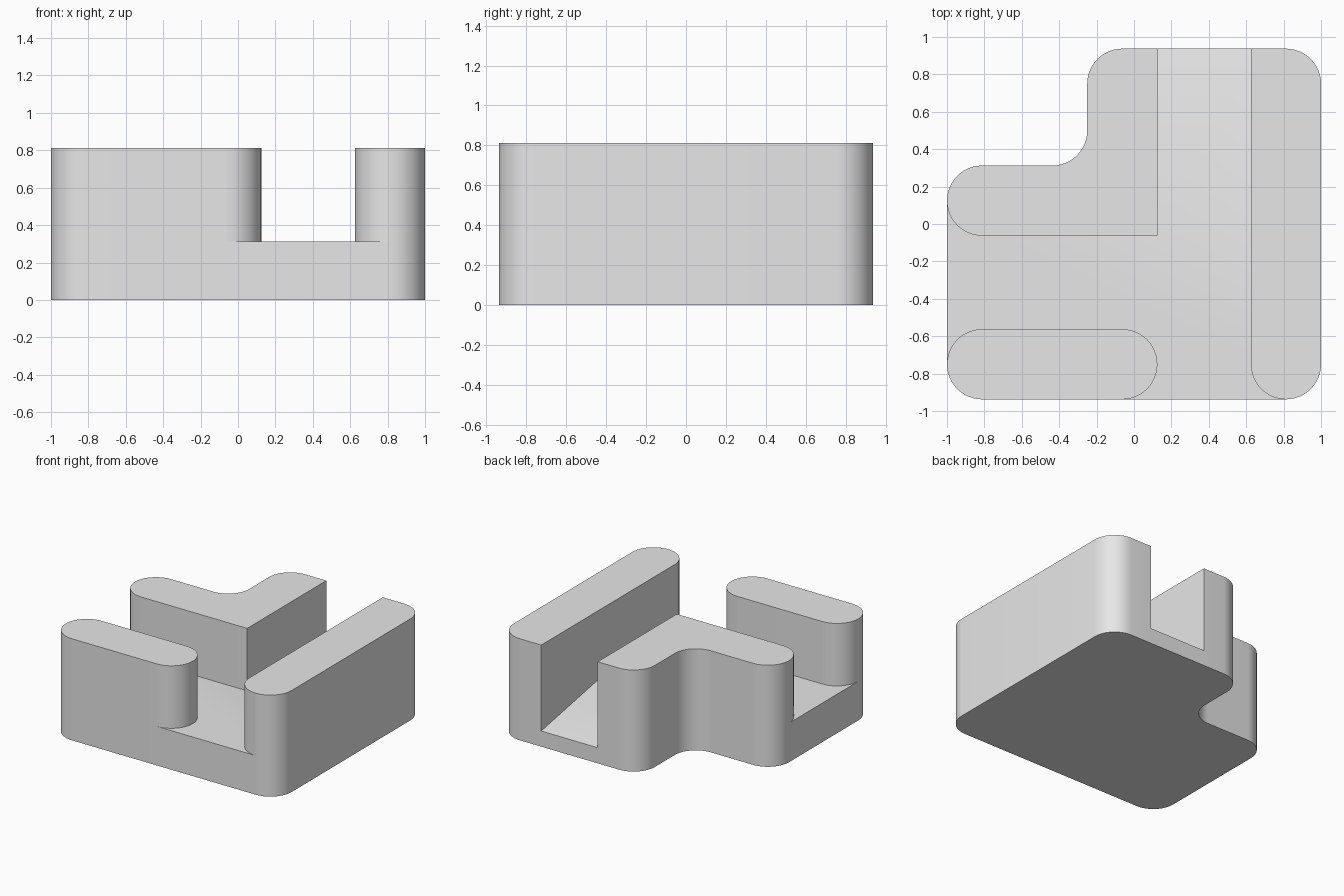
import bpy
import bmesh
from math import cos, sin, radians

default_cube = bpy.data.objects.get("Cube")
if default_cube:
    bpy.data.objects.remove(default_cube, do_unlink=True)

TOP, FLOOR, RAMP_END = 0.8125, 0.3125, 0.125   # heights
R = 0.1875                                     # corner radius
BACK, EDGE = 0.9375, -0.0625                   # rear face, start of ramp
LEFT, RIGHT = 0.625, 0.125                     # sides of the channel
STEPS = 12


def arc(cx, cy, start, end):
    """Plan points along an arc of the common radius."""
    n = max(1, round(abs(end - start) / 90 * STEPS))
    angles = [radians(start + (end - start) * i / n) for i in range(n + 1)]
    return [(cx + R * cos(a), cy + R * sin(a)) for a in angles]


def clean(points):
    """Round the points and drop repeats, so neighbours share corners."""
    return list(dict.fromkeys((round(x, 5) + 0.0, round(y, 5) + 0.0) for x, y in points))


def wall_height(y):
    return TOP


def floor_height(y):
    return FLOOR


def ramp_height(y):
    return FLOOR + (RAMP_END - FLOOR) * (y - EDGE) / (BACK - EDGE)


# Plan regions, counter-clockwise, each with its height rule
front_wall = arc(-1 + R, -0.75, 90, 270) + arc(EDGE, -0.75, -90, 90)
rear_block = (arc(-1 + R, RIGHT, 90, 270) + [(RIGHT, EDGE), (RIGHT, BACK)]
              + arc(EDGE, 0.75, 90, 180) + arc(-0.4375, 0.5, 0, -90))
side_wall = (arc(1 - R, -0.75, 180, 360) + arc(1 - R, 0.75, 0, 90)
             + [(LEFT, BACK), (LEFT, EDGE)])
channel_floor = (arc(1 - R, -0.75, 270, 180) + [(LEFT, EDGE), (RIGHT, EDGE)]
                 + arc(-1 + R, RIGHT, 270, 180) + arc(-1 + R, -0.75, 180, 90)
                 + arc(EDGE, -0.75, 90, -90))
ramp = [(RIGHT, EDGE), (LEFT, EDGE), (LEFT, BACK), (RIGHT, BACK)]
regions = [(clean(front_wall), wall_height), (clean(rear_block), wall_height),
           (clean(side_wall), wall_height), (clean(channel_floor), floor_height),
           (clean(ramp), ramp_height)]


def edges_of(loop):
    return list(zip(loop, loop[1:] + loop[:1]))


owner = {edge: height for loop, height in regions for edge in edges_of(loop)}

bm = bmesh.new()
corners = {}


def corner(p, z):
    key = (p[0], p[1], round(z, 5))
    if key not in corners:
        corners[key] = bm.verts.new(key)
    return corners[key]


for loop, height in regions:
    # Top and underside
    bm.faces.new([corner(p, height(p[1])) for p in loop])
    bm.faces.new([corner(p, 0) for p in reversed(loop)])
    # Sides, down to the lower neighbour or the ground
    for a, b in edges_of(loop):
        other = owner.get((b, a), lambda y: 0)
        if height(a[1]) + height(b[1]) > other(a[1]) + other(b[1]) + 0.001:
            bm.faces.new([corner(a, other(a[1])), corner(b, other(b[1])),
                          corner(b, height(b[1])), corner(a, height(a[1]))])

mesh = bpy.data.meshes.new("channel_block")
bm.to_mesh(mesh)
bm.free()
block = bpy.data.objects.new("channel_block", mesh)
bpy.context.collection.objects.link(block)

# Plain grey
grey = bpy.data.materials.new("light_grey")
grey.use_nodes = True
colour = (0.8, 0.8, 0.8, 1)
grey.diffuse_color = colour
grey.node_tree.nodes["Principled BSDF"].inputs["Base Color"].default_value = colour
mesh.materials.append(grey)

bpy.ops.object.select_all(action="DESELECT")
block.select_set(True)
bpy.context.view_layer.objects.active = block
bpy.ops.object.shade_smooth_by_angle(angle=radians(30))
